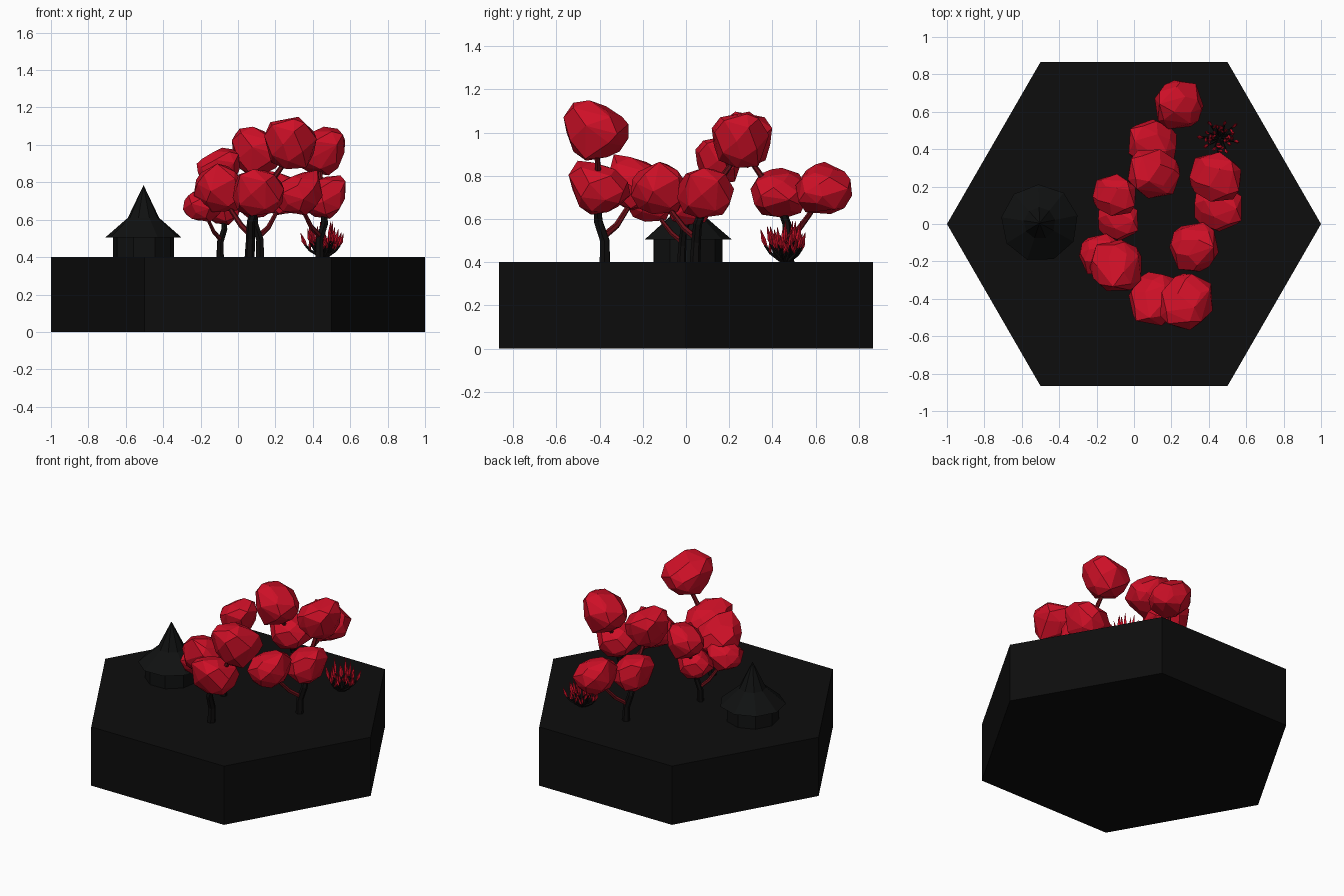
import bpy, bmesh, math, random
from mathutils import Vector

cube = bpy.data.objects.get("Cube")
if cube:
    bpy.data.objects.remove(cube)
random.seed(4)


def material(name, color):
    m = bpy.data.materials.new(name)
    m.use_nodes = True
    m.diffuse_color = (*color, 1)
    bsdf = next(n for n in m.node_tree.nodes if n.type == 'BSDF_PRINCIPLED')
    bsdf.inputs["Base Color"].default_value = (*color, 1)
    return m


GROUND = material("ground black", (0.004, 0.004, 0.004))
HUT = material("hut charcoal", (0.005, 0.0055, 0.0055))
BARK = material("bark black", (0.0045, 0.004, 0.004))
BRANCH = material("branch dark red", (0.14, 0.005, 0.009))
LEAF = material("leaf red", (0.62, 0.005, 0.02))


def to_mesh(bm, name, mat):
    bmesh.ops.recalc_face_normals(bm, faces=bm.faces)
    me = bpy.data.meshes.new(name)
    bm.to_mesh(me)
    bm.free()
    me.materials.append(mat)
    return me


def place(name, me, loc=(0, 0, 0), turn=0, size=1):
    ob = bpy.data.objects.new(name, me)
    bpy.context.collection.objects.link(ob)
    ob.location = loc
    ob.rotation_euler.z = turn
    ob.scale = (size,) * 3
    return ob


def lathe(name, profile, sides, mat, turn=0.0):
    """Flat-sided solid from (radius, height) pairs."""
    bm = bmesh.new()
    rings = []
    for r, z in profile:
        count = sides if r > 0 else 1
        rings.append([bm.verts.new((r * math.cos(turn + math.tau * i / sides),
                                    r * math.sin(turn + math.tau * i / sides), z))
                      for i in range(count)])
    for a, b in zip(rings, rings[1:]):
        for i in range(sides):
            j = (i + 1) % sides
            if len(b) == 1:
                bm.faces.new((a[i], a[j], b[0]))
            else:
                bm.faces.new((a[i], a[j], b[j], b[i]))
    for ring in (rings[0], rings[-1]):
        if len(ring) > 1:
            bm.faces.new(ring)
    return to_mesh(bm, name, mat)


def add_tube(bm, path, radii, sides=6):
    """Tapered tube along a path."""
    pts = [Vector(p) for p in path]
    rings = []
    for k, (p, r) in enumerate(zip(pts, radii)):
        tangent = pts[min(k + 1, len(pts) - 1)] - pts[max(k - 1, 0)]
        q = Vector((0, 0, 1)).rotation_difference(tangent)
        rings.append([bm.verts.new(p + q @ Vector((r * math.cos(math.tau * i / sides),
                                                   r * math.sin(math.tau * i / sides), 0)))
                      for i in range(sides)])
    for a, b in zip(rings, rings[1:]):
        for i in range(sides):
            j = (i + 1) % sides
            bm.faces.new((a[i], a[j], b[j], b[i]))
    bm.faces.new(rings[0])
    bm.faces.new(rings[-1])


def foliage(name, center, size, count=30):
    """Faceted lump: hull of jittered points, thinner towards +y."""
    bm = bmesh.new()
    pts = []
    for i in range(count):
        z = 1 - 2 * (i + 0.5) / count
        a = i * math.pi * (3 - math.sqrt(5)) + random.uniform(-0.25, 0.25)
        r = math.sqrt(1 - z * z)
        p = Vector((r * math.cos(a), r * math.sin(a), z))
        p = Vector([math.copysign(abs(c) ** 0.85, c) for c in p])
        p *= random.uniform(0.9, 1.05)
        p.z *= 1 - 0.3 * p.y
        p.y -= 0.15 * p.z
        pts.append(p)
    lo = [min(p[k] for p in pts) for k in range(3)]
    hi = [max(p[k] for p in pts) for k in range(3)]
    for p in pts:
        bm.verts.new([center[k] + size[k] * ((p[k] - lo[k]) / (hi[k] - lo[k]) - 0.5)
                      for k in range(3)])
    hull = bmesh.ops.convex_hull(bm, input=bm.verts)
    loose = [v for v in hull["geom_interior"] if isinstance(v, bmesh.types.BMVert)]
    bmesh.ops.delete(bm, geom=loose, context='VERTS')
    bmesh.ops.dissolve_limit(bm, angle_limit=math.radians(9), verts=bm.verts, edges=bm.edges)
    return to_mesh(bm, name, LEAF)


# Hexagonal ground
place("ground_block", lathe("ground_block", [(1, 0), (1, 0.4)], 6, GROUND))

# Round hut with a bell-shaped pointed roof
HUT_AT = (-0.505, 0.005, 0)
place("hut_walls", lathe("hut_walls", [(0.165, 0.4), (0.165, 0.51)], 9, HUT, 0.2), HUT_AT)
place("hut_roof", lathe("hut_roof", [(0.207, 0.505), (0.085, 0.61), (0, 0.785)],
                        9, HUT, 0.2), HUT_AT)

# Tree parts, modelled once about the tree's own origin
bm = bmesh.new()
add_tube(bm, [(-0.05, 0.02, -0.01), (-0.045, 0.02, 0.1), (-0.04, -0.01, 0.19), (0, -0.01, 0.3)],
         [0.027, 0.024, 0.022, 0.018])
trunk = to_mesh(bm, "trunk", BARK)

bm = bmesh.new()
add_tube(bm, [(-0.045, 0.015, 0.12), (-0.1, 0.07, 0.17), (-0.15, 0.11, 0.24), (-0.2, 0.15, 0.32)],
         [0.016, 0.015, 0.013, 0.01])
add_tube(bm, [(0, -0.01, 0.28), (0.08, 0, 0.42), (0.13, 0, 0.49), (0.16, 0, 0.57)],
         [0.016, 0.015, 0.013, 0.01])
branches = to_mesh(bm, "branches", BRANCH)

tree_parts = {
    "trunk": trunk,
    "branches": branches,
    "main_foliage": foliage("main_foliage", (0, 0, 0.345), (0.28, 0.28, 0.25)),
    "top_foliage": foliage("top_foliage", (0.175, 0, 0.61), (0.28, 0.3, 0.28)),
    "side_foliage": foliage("side_foliage", (-0.22, 0.16, 0.37), (0.28, 0.28, 0.26)),
}

# Four trees: x, y, turn in degrees, size
trees = [(0.11, -0.4, -5, 1), (0.45, 0.09, 95, 0.93),
         (0.1, 0.43, -88, 0.93), (-0.085, 0.02, 98, 0.78)]
for n, (x, y, turn, size) in enumerate(trees, 1):
    for part, me in tree_parts.items():
        place(f"tree_{n}_{part}", me, (x, y, 0.4), math.radians(turn), size)

# Spiky bush: dark bent stems ending in red pointed blades
stems, blades = bmesh.new(), bmesh.new()
for i in range(18):
    a = i * 2.4
    out = Vector((math.cos(a), math.sin(a), 0))
    up = Vector((0, 0, 1))
    reach = 0.04 + 0.085 * (i + 1) / 18
    top = random.uniform(0.13, 0.17) if i % 3 else 0.19
    if i > 11:
        top *= 0.8
    foot = out * 0.012
    knee = out * reach * 0.6 + up * top * 0.28
    neck = out * reach * 0.82 + up * top * 0.52
    tip = out * reach + up * top
    add_tube(stems, [foot, knee, neck], [0.008, 0.007, 0.006], 4)
    add_tube(blades, [knee.lerp(neck, 0.7), neck.lerp(tip, 0.3), tip], [0.005, 0.011, 0.001], 4)
    # Small side blade on each stem
    side = Vector((-out.y, out.x, 0)) * (0.025 if i % 2 else -0.025)
    add_tube(blades, [knee, knee + side * 0.6 + up * 0.025, knee + side + up * 0.06],
             [0.004, 0.008, 0.001], 4)
BUSH_AT = (0.46, 0.46, 0.4)
place("bush_stems", to_mesh(stems, "bush_stems", BARK), BUSH_AT)
place("bush_blades", to_mesh(blades, "bush_blades", LEAF), BUSH_AT)
